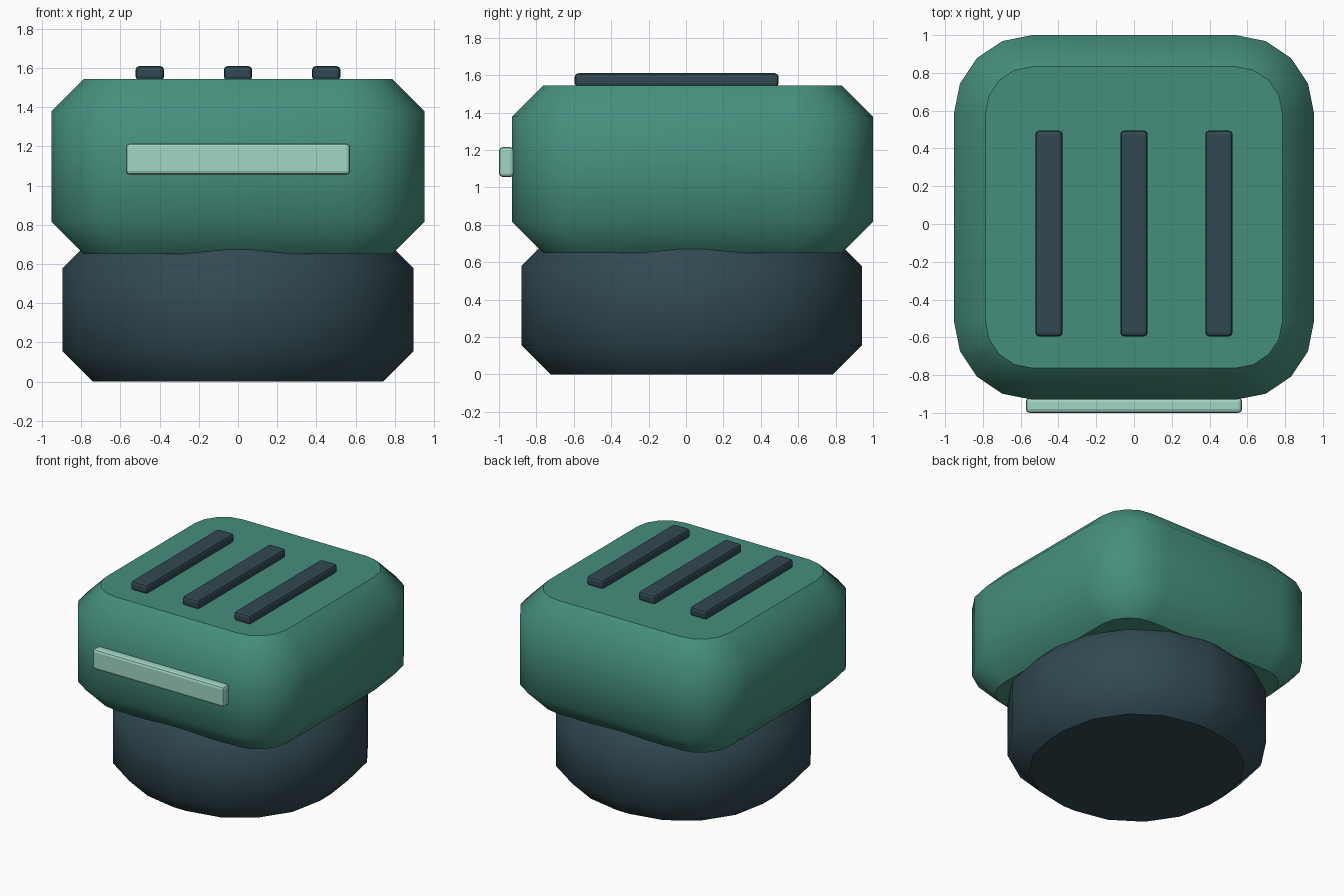
import bpy
import bmesh
from math import cos, sin, pi

default = bpy.data.objects.get("Cube")
if default:
    bpy.data.objects.remove(default)


def material(name, colour):
    mat = bpy.data.materials.new(name)
    mat.use_nodes = True
    mat.diffuse_color = (*colour, 1)
    bsdf = mat.node_tree.nodes["Principled BSDF"]
    bsdf.inputs["Base Color"].default_value = (*colour, 1)
    bsdf.inputs["Roughness"].default_value = 0.6
    return mat


green = material("sea green", (0.06, 0.275, 0.205))
slate = material("dark slate", (0.031, 0.066, 0.083))
mint = material("pale mint", (0.36, 0.68, 0.56))


def finish(name, bm, mat):
    bmesh.ops.recalc_face_normals(bm, faces=bm.faces)
    mesh = bpy.data.meshes.new(name)
    bm.to_mesh(mesh)
    bm.free()
    mesh.materials.append(mat)
    obj = bpy.data.objects.new(name, mesh)
    bpy.context.collection.objects.link(obj)
    return obj


def rounded_outline(half_x, half_y, radius, segments=4):
    """Counter-clockwise rectangle outline with rounded corners."""
    points = []
    for quarter, (sx, sy) in enumerate(((1, 1), (-1, 1), (-1, -1), (1, -1))):
        for i in range(segments + 1):
            a = (quarter + i / segments) * pi / 2
            points.append((sx * (half_x - radius) + radius * cos(a),
                           sy * (half_y - radius) + radius * sin(a)))
    return points


def chamfered_block(name, half_x, half_y, y, z0, z1, radius, chamfer, mat):
    """Rounded block with chamfered rims, smooth sides and flat caps."""
    bm = bmesh.new()
    rings = []
    for z, inset in ((z0, chamfer), (z0 + chamfer, 0), (z1 - chamfer, 0), (z1, chamfer)):
        outline = rounded_outline(half_x - inset, half_y - inset, radius - inset)
        rings.append([bm.verts.new((px, py + y, z)) for px, py in outline])
    for low, high in zip(rings, rings[1:]):
        for i in range(len(low)):
            j = (i + 1) % len(low)
            bm.faces.new((low[i], low[j], high[j], high[i])).smooth = True
    bm.faces.new(rings[0][::-1])
    bm.faces.new(rings[-1])
    return finish(name, bm, mat)


def bar(name, centre, size, bevel, mat):
    """Thin box with softened edges."""
    bm = bmesh.new()
    bmesh.ops.create_cube(bm, size=1)
    for v in bm.verts:
        v.co = [c + s * p for c, s, p in zip(centre, size, v.co)]
    bmesh.ops.bevel(bm, geom=bm.edges[:], offset=bevel, segments=2,
                    profile=0.5, affect="EDGES")
    return finish(name, bm, mat)


# Main parts
chamfered_block("base", 0.895, 0.91, 0.03, 0, 0.735, 0.84, 0.155, slate)
chamfered_block("body", 0.953, 0.965, 0.035, 0.65, 1.545, 0.415, 0.167, green)

# Raised ribs on the top
for side, x in (("right", -0.45), ("middle", 0), ("left", 0.45)):
    bar(f"{side}_rib", (x, -0.05, 1.573), (0.145, 1.09, 0.074), 0.02, slate)

# Light strip on the front
bar("front_strip", (0, -0.96, 1.135), (1.145, 0.08, 0.16), 0.02, mint)
